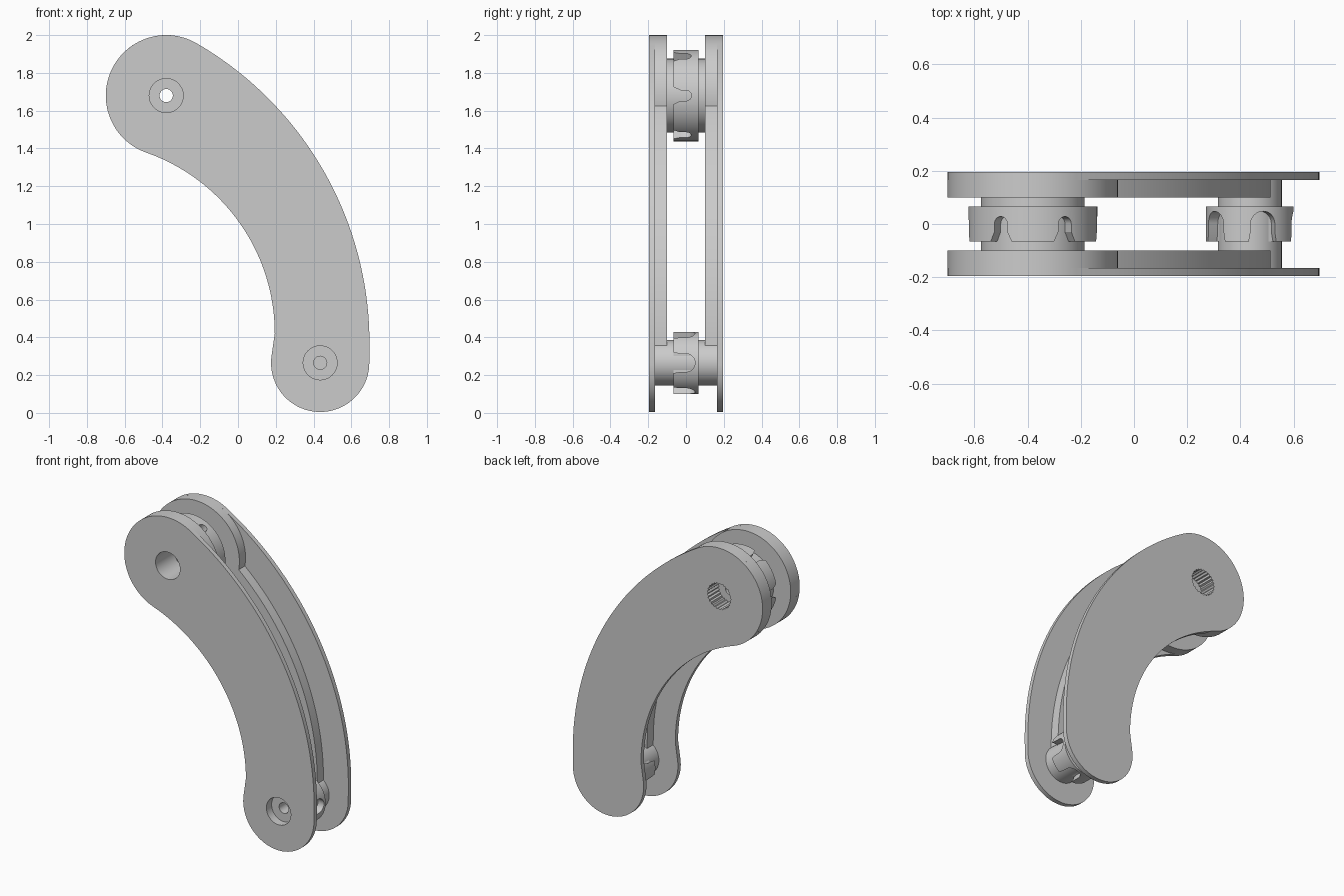
import bpy, bmesh
from math import sin, cos, radians, pi
from mathutils import Matrix

if "Cube" in bpy.data.objects:
    bpy.data.objects.remove(bpy.data.objects["Cube"], do_unlink=True)

grey = bpy.data.materials.new("plain grey")
grey.use_nodes = True
grey.diffuse_color = (0.6, 0.6, 0.6, 1)
grey.node_tree.nodes["Principled BSDF"].inputs["Base Color"].default_value = (0.6, 0.6, 0.6, 1)

UPPER, LOWER = (-0.38, 1.68), (0.435, 0.265)   # pivot centres (x, z)
OUTER, INNER = (-1.137, 0.37), (-0.82, 0.42)   # centres of the curved edges
Y_OUT, Y_PLATE, Y_IN = 0.195, 0.165, 0.10


def arc(c, r, a0, a1, n=40):
    angles = [radians(a0 + (a1 - a0) * i / n) for i in range(n + 1)]
    return [(c[0] + r * cos(a), c[1] + r * sin(a)) for a in angles]


def circle(c, r, n=72):
    return arc(c, r, 0, 360, n)[:-1]


def add_prism(bm, pts, y0, y1, matrix=None):
    """Extrude an x-z outline from y0 to y1."""
    face = bm.faces.new([bm.verts.new((x, y0, z)) for x, z in pts])
    ext = bmesh.ops.extrude_face_region(bm, geom=[face])["geom"]
    new = [v for v in ext if isinstance(v, bmesh.types.BMVert)]
    bmesh.ops.translate(bm, verts=new, vec=(0, y1 - y0, 0))
    if matrix:
        bmesh.ops.transform(bm, matrix=matrix, verts=list(set(new) | set(face.verts)))


def make(name, bm):
    bmesh.ops.recalc_face_normals(bm, faces=bm.faces)
    mesh = bpy.data.meshes.new(name)
    bm.to_mesh(mesh)
    bm.free()
    mesh.materials.append(grey)
    ob = bpy.data.objects.new(name, mesh)
    bpy.context.collection.objects.link(ob)
    return ob


def prism(name, pts, y0, y1):
    bm = bmesh.new()
    add_prism(bm, pts, y0, y1)
    return make(name, bm)


def activate(ob):
    bpy.ops.object.select_all(action='DESELECT')
    ob.select_set(True)
    bpy.context.view_layer.objects.active = ob


def cut(ob, cutter):
    mod = ob.modifiers.new("cut", 'BOOLEAN')
    mod.operation, mod.solver, mod.object = 'DIFFERENCE', 'EXACT', cutter
    activate(ob)
    bpy.ops.object.modifier_apply(modifier=mod.name)


# Outlines of the side plate and its raised inner rib
plate = (arc(OUTER, 1.833, 0, 59.9, 48)
         + arc(UPPER, 0.32, 62, 249, 56)
         + arc(INNER, 1.0146, 70.75, 0)
         + arc(LOWER, 0.26, 171, 360, 56))
rib = (arc(OUTER, 1.65, 0, 50) + arc(INNER, 1.175, 60, 0)
       + [(0.36, 0.3), (0.513, 0.3)])

upper_parts, lower_parts = [], []
for side, s in (("front", -1), ("back", 1)):
    p = prism(side + "_plate", plate, s * Y_OUT, s * Y_PLATE)
    upper_parts.append(p)
    lower_parts.append(p)
    upper_parts.append(prism(side + "_upper_disc", circle(UPPER, 0.32, 96), s * Y_PLATE, s * Y_IN))
    lower_parts.append(prism(side + "_rib", rib, s * Y_PLATE, s * Y_IN))

# Hubs that join the two sides
upper_parts.append(prism("upper_hub", circle(UPPER, 0.195), -Y_IN, Y_IN))
lower_parts.append(prism("lower_hub", circle(LOWER, 0.12), -Y_PLATE, Y_PLATE))


def pocket_ring(name, centre, r, hub_r, count, p, flare):
    """Pulley ring with rounded pockets open towards the front."""
    ring = prism(name, circle(centre, r, 96), -0.065, 0.065)
    outline = arc((0, 0), p, 0, 180, 20) + [(-p, -0.03), (-flare, -0.075), (flare, -0.075), (p, -0.03)]
    bm = bmesh.new()
    place = Matrix.Translation((centre[0], 0, centre[1]))
    lay = Matrix.Rotation(-pi / 2, 4, 'X') @ Matrix.Scale(-1, 4, (0, 0, 1))
    for i in range(count):
        # outline height lies along y, extrusion runs outward from the hub
        turn = Matrix.Rotation(pi / 2 - 2 * pi * i / count, 4, 'Y')
        base = Matrix(((1, 0, 0, 0), (0, 0, 1, 0), (0, 1, 0, 0), (0, 0, 0, 1)))
        add_prism(bm, outline, hub_r * 0.95, r + 0.03, place @ turn @ base)
    cutter = make("pocket_cutter", bm)
    cut(ring, cutter)
    bpy.data.objects.remove(cutter, do_unlink=True)
    return ring


upper_parts.append(pocket_ring("upper_pulley_ring", UPPER, 0.242, 0.195, 6, 0.028, 0.05))
lower_parts.append(pocket_ring("lower_pulley_ring", LOWER, 0.164, 0.12, 5, 0.048, 0.056))

# Bores: screw recesses at the front, toothed socket at the back of the upper pivot
teeth = 25
spline = [(UPPER[0] + q * cos(pi * i / teeth), UPPER[1] + q * sin(pi * i / teeth))
          for i in range(2 * teeth) for q in [0.088 if i % 2 else 0.08]]
bores = [(upper_parts, circle(UPPER, 0.09, 48), -0.3, 0.0),
         (upper_parts, circle(UPPER, 0.035, 32), -0.31, 0.31),
         (upper_parts, spline, 0.08, 0.3),
         (lower_parts, circle(LOWER, 0.09, 48), -0.3, -0.14),
         (lower_parts, circle(LOWER, 0.035, 32), -0.31, 0.1)]
for parts, pts, y0, y1 in bores:
    cutter = prism("bore_cutter", pts, y0, y1)
    for part in parts:
        if "rib" not in part.name:
            cut(part, cutter)
    bpy.data.objects.remove(cutter, do_unlink=True)

# The rib ends overlap the lower recess, so clear them too
clear = prism("recess_cutter", circle(LOWER, 0.09, 48), -0.3, 0.3)
for part in lower_parts:
    if "rib" in part.name:
        cut(part, clear)
bpy.data.objects.remove(clear, do_unlink=True)

for ob in set(upper_parts + lower_parts):
    activate(ob)
    bpy.ops.object.shade_smooth_by_angle(angle=radians(25))
